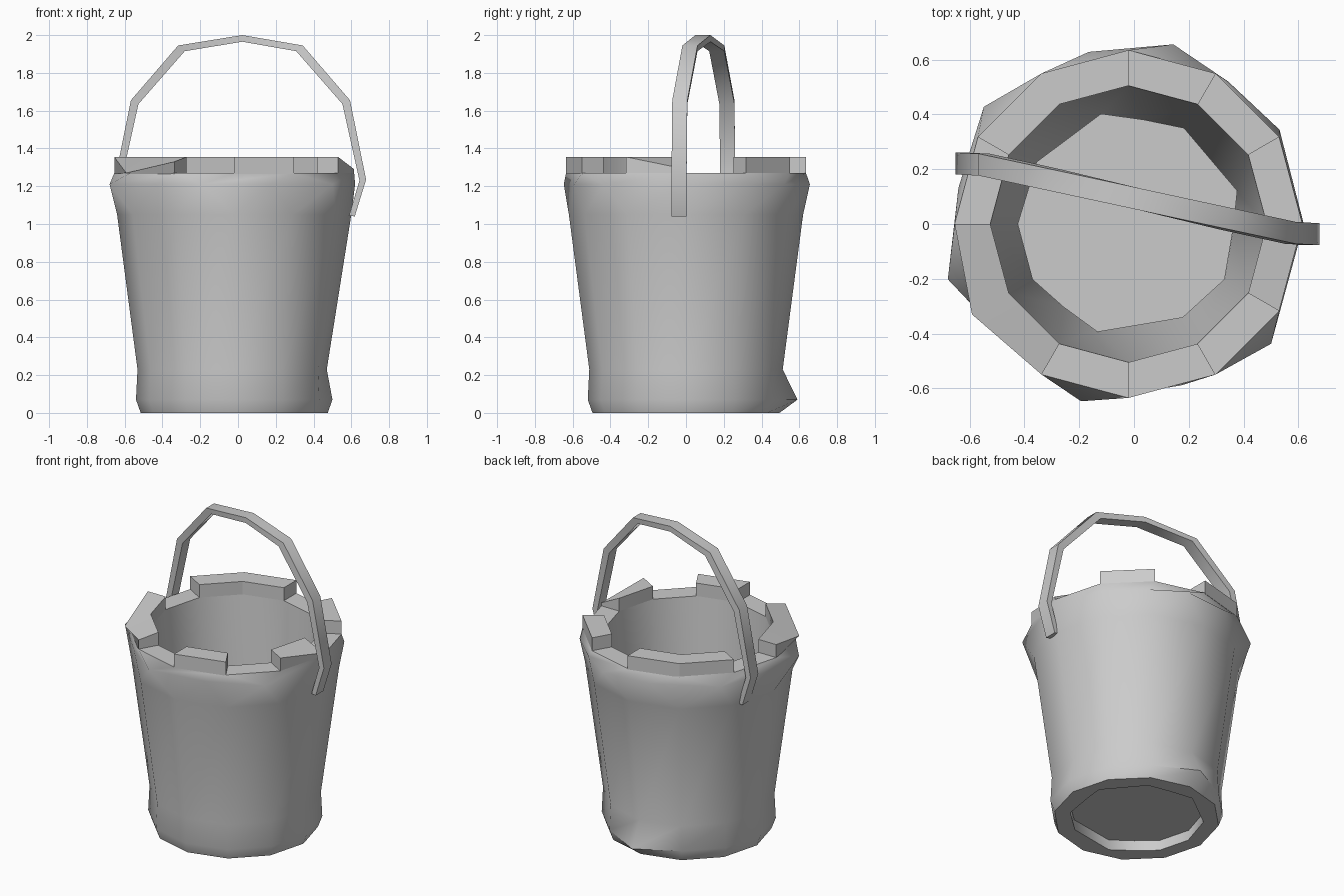
import bpy
from math import cos, sin, radians

if "Cube" in bpy.data.objects:
    bpy.data.objects.remove(bpy.data.objects["Cube"])

CX = -0.02          # axis of the pail
N = 12              # sides


def make(name, verts, faces, smooth=None):
    me = bpy.data.meshes.new(name)
    me.from_pydata(verts, [], faces)
    ob = bpy.data.objects.new(name, me)
    bpy.context.collection.objects.link(ob)
    bpy.ops.object.select_all(action='DESELECT')
    ob.select_set(True)
    bpy.context.view_layer.objects.active = ob
    bpy.ops.object.mode_set(mode='EDIT')
    bpy.ops.mesh.select_all(action='SELECT')
    bpy.ops.mesh.normals_make_consistent(inside=False)
    bpy.ops.object.mode_set(mode='OBJECT')
    if smooth:
        bpy.ops.object.shade_smooth_by_angle(angle=radians(smooth))
    return ob


def polar(r, deg, z):
    return (CX + r * cos(radians(deg)), r * sin(radians(deg)), z)


def ring(r, z, special={}):
    return [polar(special.get(k, r), 30 * k, z) for k in range(N)]


def uneven_ring(angles, radii, z):
    return [polar(r, a, z) for a, r in zip(angles, radii)]


# Pail wall: closed loop of rings, with an uneven dented lip and inner foot
lip_angle = [0, 32, 55, 76, 103, 141, 168, 197, 228, 255, 288, 320]
lip_radius = [.64, .65, .635, .676, .645, .68, .635, .69, .62, .67, .62, .68]
foot_angle = [0, 17, 60, 82, 104, 146, 180, 210, 232, 254, 300, 330]
foot_radius = [.38, .41, .40, .38, .41, .40, .40, .40, .38, .405, .39, .40]
rings = [
    uneven_ring(foot_angle, foot_radius, 0),
    ring(0.495, 0),
    ring(0.52, 0.07, {3: 0.59}),
    ring(0.512, 0.23, {0: 0.49}),
    ring(0.62, 1.05),
    uneven_ring(lip_angle, lip_radius, 1.21),
    ring(0.635, 1.27),
    ring(0.505, 1.27),
]
verts = [v for rg in rings for v in rg]
R = len(rings)
faces = [(i * N + k, i * N + (k + 1) % N,
          (i + 1) % R * N + (k + 1) % N, (i + 1) % R * N + k)
         for i in range(R) for k in range(N)]
make("pail_wall", verts, faces, 50)

# Floor plate set a little above the ground, following the inner foot
floor = [polar(r + 0.005, a, z) for z in (0.07, 0.1)
         for a, r in zip(foot_angle, foot_radius)]
make("pail_floor", floor,
     [tuple(range(N)), tuple(range(N, 2 * N))] +
     [(k, (k + 1) % N, N + (k + 1) % N, N + k) for k in range(N)])


# Raised blocks on the rim; some outer top corners are worn down
def rim_block(name, k0, k1, worn={}):
    v, f = [], []
    for k in range(k0, k1 + 1):
        r, z = worn.get(k, (0.635, 1.355))
        a = 30 * k
        v += [polar(0.505, a, 1.265), polar(0.635, a, 1.265),
              polar(r, a, z), polar(0.505, a, 1.355)]
    for i in range(k1 - k0):
        for j in range(4):
            a, b = i * 4 + j, i * 4 + (j + 1) % 4
            f.append((a, b, b + 4, a + 4))
    n = len(v)
    f += [(0, 1, 2, 3), (n - 4, n - 3, n - 2, n - 1)]
    make(name, v, f, 35 if worn else None)


rim_block("rim_block_right_back", 1, 2)
rim_block("rim_block_back", 3, 5)
rim_block("rim_block_left", 6, 8, {7: (0.66, 1.27), 8: (0.635, 1.33)})
rim_block("rim_block_front", 9, 10)
rim_block("rim_block_right", 11, 12, {12: (0.635, 1.29)})

# Handle: half profile mirrored, given width, slanted across the pail
outer = [(0.605, 1.04), (0.665, 1.235), (0.58, 1.655), (0.33, 1.945), (0.01, 2.0)]
inner = [(0.575, 1.045), (0.63, 1.23), (0.54, 1.635), (0.295, 1.915), (0.01, 1.965)]
outer += [(-x, z) for x, z in reversed(outer[:-1])]
inner += [(-x, z) for x, z in reversed(inner[:-1])]
hv, hf = [], []
for (ox, oz), (ix, iz) in zip(outer, inner):
    y = 0.092 - 0.215 * max(-0.6, min(0.6, ox))
    for x, z, w in ((ox, oz, -.04), (ox, oz, .04), (ix, iz, .04), (ix, iz, -.04)):
        hv.append((x + 0.013, y + w, z))
for i in range(len(outer) - 1):
    for j in range(4):
        a, b = i * 4 + j, i * 4 + (j + 1) % 4
        hf.append((a, b, b + 4, a + 4))
n = len(hv)
hf += [(0, 1, 2, 3), (n - 4, n - 3, n - 2, n - 1)]
make("handle", hv, hf, 50)
